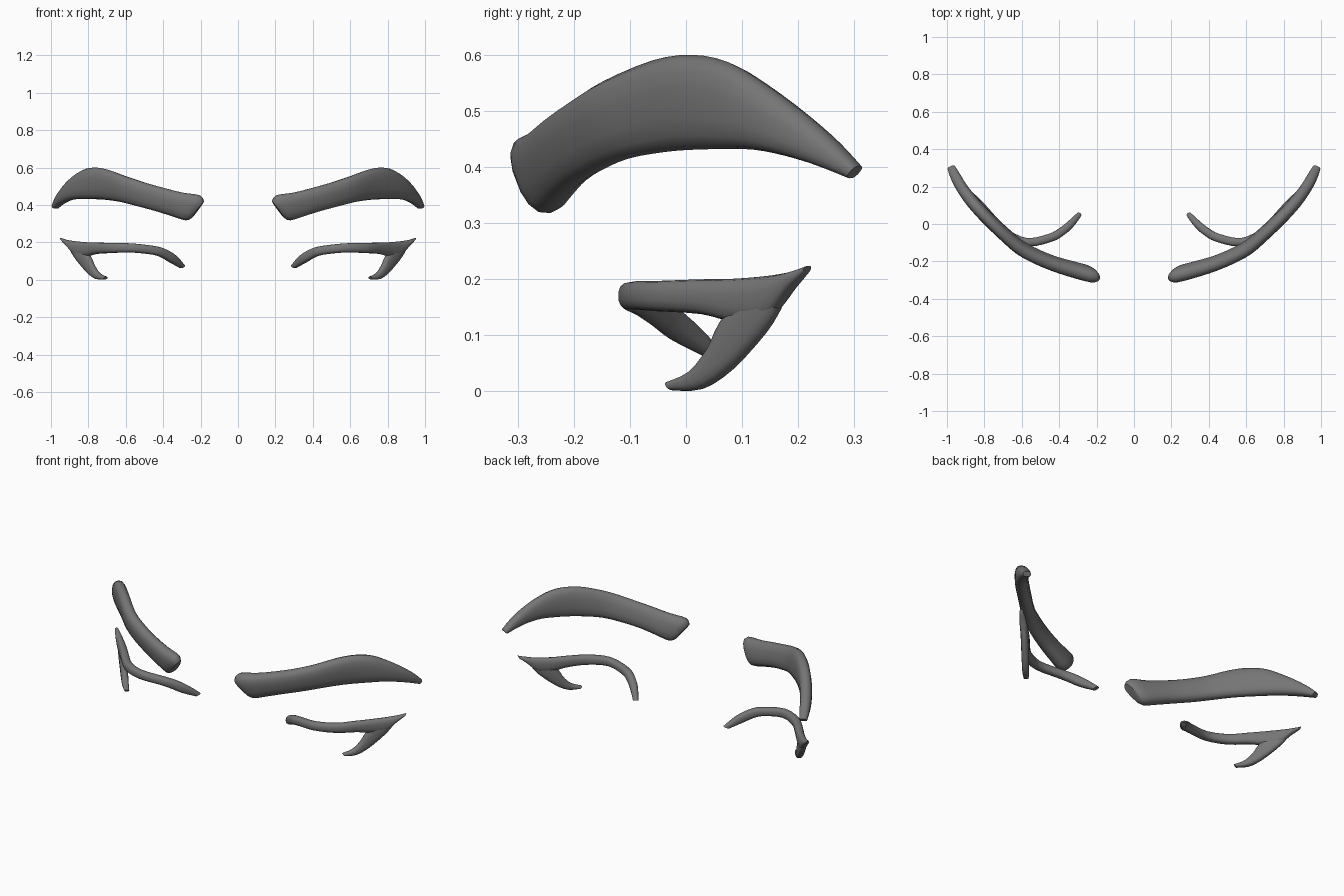
import bpy, bmesh, math
from mathutils import Vector

if "Cube" in bpy.data.objects:
    bpy.data.objects.remove(bpy.data.objects["Cube"])

mat = bpy.data.materials.new("dark_grey_hair")
mat.diffuse_color = (0.18, 0.18, 0.18, 1)
mat.use_nodes = True
mat.node_tree.nodes["Principled BSDF"].inputs["Base Color"].default_value = mat.diffuse_color


def smooth_rows(rows, steps=3):
    """Catmull-Rom interpolation of rows of numbers."""
    out = []
    for i in range(len(rows) - 1):
        p = [rows[max(i - 1, 0)], rows[i], rows[i + 1], rows[min(i + 2, len(rows) - 1)]]
        for s in range(steps):
            t = s / steps
            out.append([0.5 * (2 * b + (c - a) * t + (2 * a - 5 * b + 4 * c - d) * t * t
                               + (3 * b - a - 3 * c + d) * t ** 3)
                        for a, b, c, d in zip(*p)])
    return out + [list(rows[-1])]


def depth(curve, x):
    """Depth y at width x, read from the plan curve."""
    for (x0, y0), (x1, y1) in zip(curve, curve[1:]):
        if x <= x1 or [x1, y1] == curve[-1]:
            return y0 + (y1 - y0) * (x - x0) / (x1 - x0)


def strand(name, plan, stations, sides=14, power=0.8, lean=0.0):
    """Sweep a rounded section between two edges (xa, za, xb, zb, thickness), bent along plan.
    lean sets the lower edge back, fading towards the outer end."""
    plan = smooth_rows(plan, 6)
    rows = []
    for xa, za, xb, zb, t in stations:
        back = lean * min(1, max(0, (0.9 - xb) / 0.25))
        rows.append((xa, depth(plan, xa), za, xb, depth(plan, xb) + back, zb, t))
    rows = smooth_rows(rows)
    mids = [(Vector(r[:3]) + Vector(r[3:6])) / 2 for r in rows]
    bm = bmesh.new()
    rings = []
    for i, r in enumerate(rows):
        half = (Vector(r[:3]) - Vector(r[3:6])) / 2
        tangent = mids[min(i + 1, len(mids) - 1)] - mids[max(i - 1, 0)]
        normal = half.cross(tangent).normalized() * r[6] / 2
        ring = []
        for k in range(sides):
            a = math.tau * k / sides
            c, s = math.cos(a), math.sin(a)
            c = math.copysign(abs(c) ** power, c)
            s = math.copysign(abs(s) ** power, s)
            ring.append(bm.verts.new(mids[i] + half * c + normal * s))
        rings.append(ring)
    for r0, r1 in zip(rings, rings[1:]):
        for k in range(sides):
            j = (k + 1) % sides
            bm.faces.new((r0[k], r0[j], r1[j], r1[k]))
    bm.faces.new(rings[0])
    bm.faces.new(rings[-1])
    bmesh.ops.recalc_face_normals(bm, faces=bm.faces)
    mesh = bpy.data.meshes.new(name)
    bm.to_mesh(mesh)
    bm.free()
    mesh.materials.append(mat)
    ob = bpy.data.objects.new(name, mesh)
    bpy.context.collection.objects.link(ob)
    bpy.ops.object.select_all(action='DESELECT')
    ob.select_set(True)
    bpy.context.view_layer.objects.active = ob
    bpy.ops.object.shade_smooth_by_angle(angle=math.radians(50))
    ob.modifiers.new("mirror", 'MIRROR').use_mirror_merge = False
    return ob


# Eyebrows
brow_plan = [(.18, -.295), (.26, -.277), (.34, -.254), (.45, -.22), (.57, -.165), (.63, -.125),
             (.7, -.06), (.77, .01), (.83, .075), (.88, .135), (.925, .2), (.96, .265), (.985, .318)]
strand("eyebrows", brow_plan, [
    (.183, .418, .245, .332, .05), (.205, .452, .28, .318, .08), (.3, .467, .36, .343, .08),
    (.4, .492, .44, .368, .076), (.5, .52, .53, .392, .074), (.6, .553, .62, .415, .072),
    (.7, .59, .7, .427, .07), (.77, .6, .76, .431, .07), (.83, .587, .815, .432, .07),
    (.885, .547, .865, .431, .067), (.932, .495, .91, .42, .062), (.962, .445, .945, .402, .056),
    (.981, .402, .973, .38, .042)], lean=.03)

# Upper lash line, ending in the outer wing
lash_plan = [(.285, .06), (.32, .02), (.36, -.022), (.43, -.066), (.5, -.09), (.57, -.098),
             (.63, -.085), (.7, -.035), (.76, .03), (.84, .12), (.9, .175), (.95, .22)]
strand("upper_lashes", lash_plan, [
    (.287, .076, .306, .062, .028), (.33, .125, .36, .092, .042), (.38, .16, .405, .117, .045),
    (.44, .18, .455, .134, .046), (.57, .195, .57, .146, .046), (.68, .197, .68, .143, .046),
    (.76, .2, .757, .138, .046), (.81, .201, .805, .125, .045), (.875, .207, .862, .125, .041),
    (.92, .215, .91, .178, .033), (.948, .224, .942, .21, .018)])

# Lower lash branch, falling from the wing
strand("lower_lashes", lash_plan, [
    (.835, .19, .89, .147, .036), (.79, .125, .86, .104, .041), (.772, .08, .803, .038, .04),
    (.743, .037, .757, .004, .036), (.704, .017, .712, .002, .026)])
